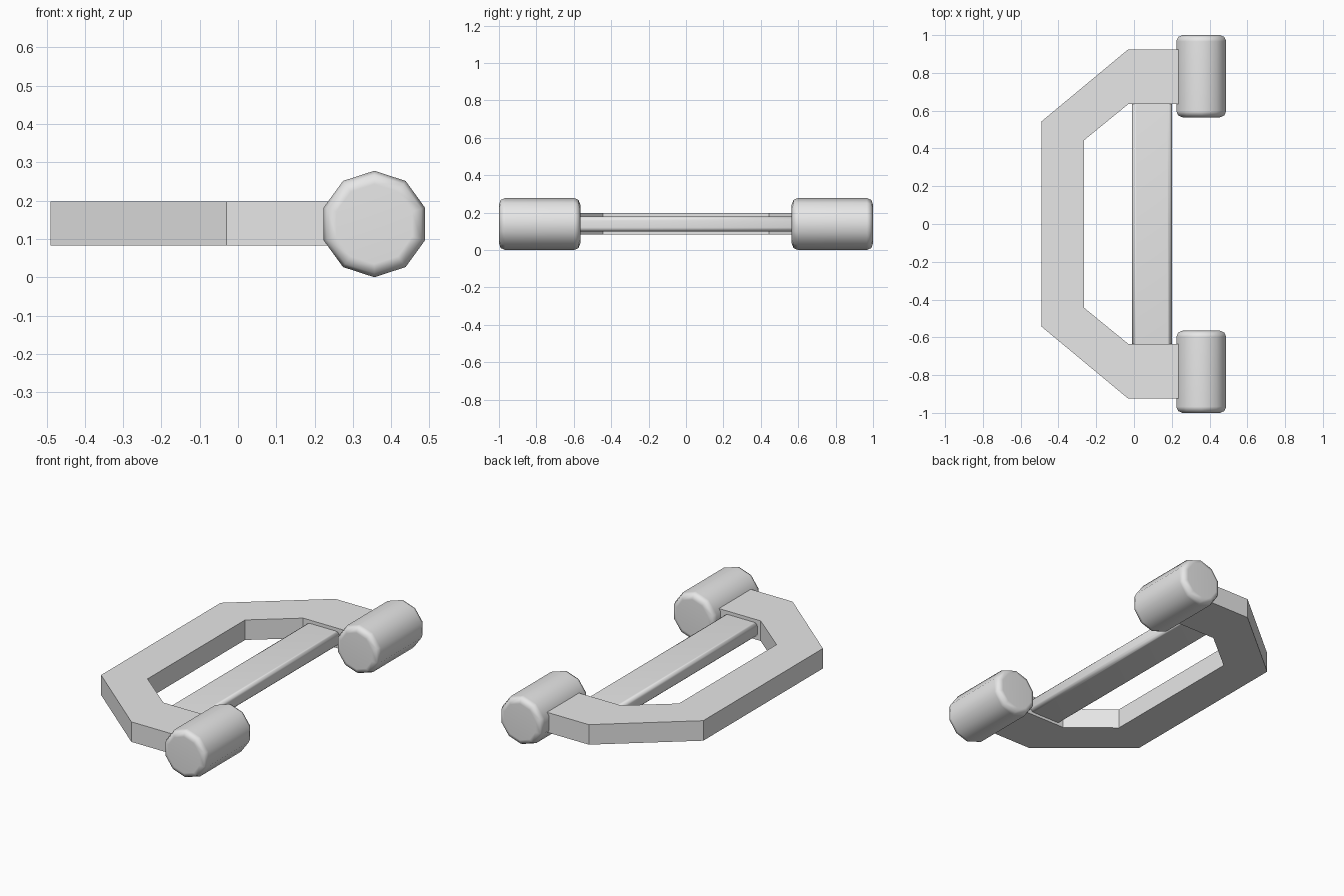
import bpy, bmesh, math
from mathutils import Matrix

if "Cube" in bpy.data.objects:
    bpy.data.objects.remove(bpy.data.objects["Cube"], do_unlink=True)

GREY = (0.8, 0.8, 0.8, 1.0)
metal = bpy.data.materials.new("plain_grey")
metal.use_nodes = True
metal.diffuse_color = GREY
for node in metal.node_tree.nodes:
    if node.type == 'BSDF_PRINCIPLED':
        node.inputs["Base Color"].default_value = GREY

MID_Z = 0.139


def finish(name, bm, smooth=False):
    """Turn a bmesh into a coloured object."""
    bmesh.ops.recalc_face_normals(bm, faces=bm.faces)
    for face in bm.faces:
        face.smooth = smooth
    mesh = bpy.data.meshes.new(name)
    bm.to_mesh(mesh)
    bm.free()
    mesh.materials.append(metal)
    obj = bpy.data.objects.new(name, mesh)
    bpy.context.collection.objects.link(obj)
    return obj


# Flat angular bow: half outline mirrored front to back, then extruded
outer = [(0.25, 0.925), (-0.03, 0.925), (-0.49, 0.543)]
inner = [(-0.265, 0.443), (-0.03, 0.635), (0.25, 0.635)]


def mirrored(points):
    return [(x, -y) for x, y in reversed(points)]


outline = outer + mirrored(outer) + mirrored(inner) + inner
bm = bmesh.new()
base = bm.faces.new([bm.verts.new((x, y, 0.083)) for x, y in outline])
top = bmesh.ops.extrude_face_region(bm, geom=[base])["geom"]
bmesh.ops.translate(bm, vec=(0, 0, 0.115),
                    verts=[v for v in top if isinstance(v, bmesh.types.BMVert)])
finish("bow_frame", bm)

# Flat cross bar with softened long edges
bm = bmesh.new()
bmesh.ops.create_cube(bm, size=1, matrix=Matrix.Translation((0.095, 0, MID_Z))
                      @ Matrix.Diagonal((0.21, 1.36, 0.08, 1)))
long_edges = [e for e in bm.edges
              if abs(e.verts[0].co.y - e.verts[1].co.y) > 1]
bmesh.ops.bevel(bm, geom=long_edges, offset=0.022, segments=3,
                profile=0.5, affect='EDGES')
bar = finish("cross_bar", bm, smooth=True)
bar.modifiers.new("keep_flats", 'WEIGHTED_NORMAL')

# Ten-sided end barrels with rounded rims
for name, side in (("front_barrel", -1), ("back_barrel", 1)):
    bm = bmesh.new()
    bmesh.ops.create_cone(bm, cap_ends=True, segments=10, radius1=0.139,
                          radius2=0.139, depth=0.435,
                          matrix=Matrix.Rotation(math.pi / 2, 4, 'X'))
    # Put a corner of the decagon straight up
    v = bm.verts[:][0].co
    turn = math.pi / 2 - math.atan2(v.z, v.x)
    bmesh.ops.rotate(bm, verts=bm.verts, matrix=Matrix.Rotation(-turn, 3, 'Y'))
    rims = [e for e in bm.edges
            if abs(e.verts[0].co.y - e.verts[1].co.y) < 0.01]
    bmesh.ops.bevel(bm, geom=rims, offset=0.033, segments=2,
                    profile=0.5, affect='EDGES')
    bmesh.ops.translate(bm, verts=bm.verts, vec=(0.356, side * 0.7825, MID_Z))
    barrel = finish(name, bm, smooth=True)
    barrel.modifiers.new("keep_flats", 'WEIGHTED_NORMAL')
